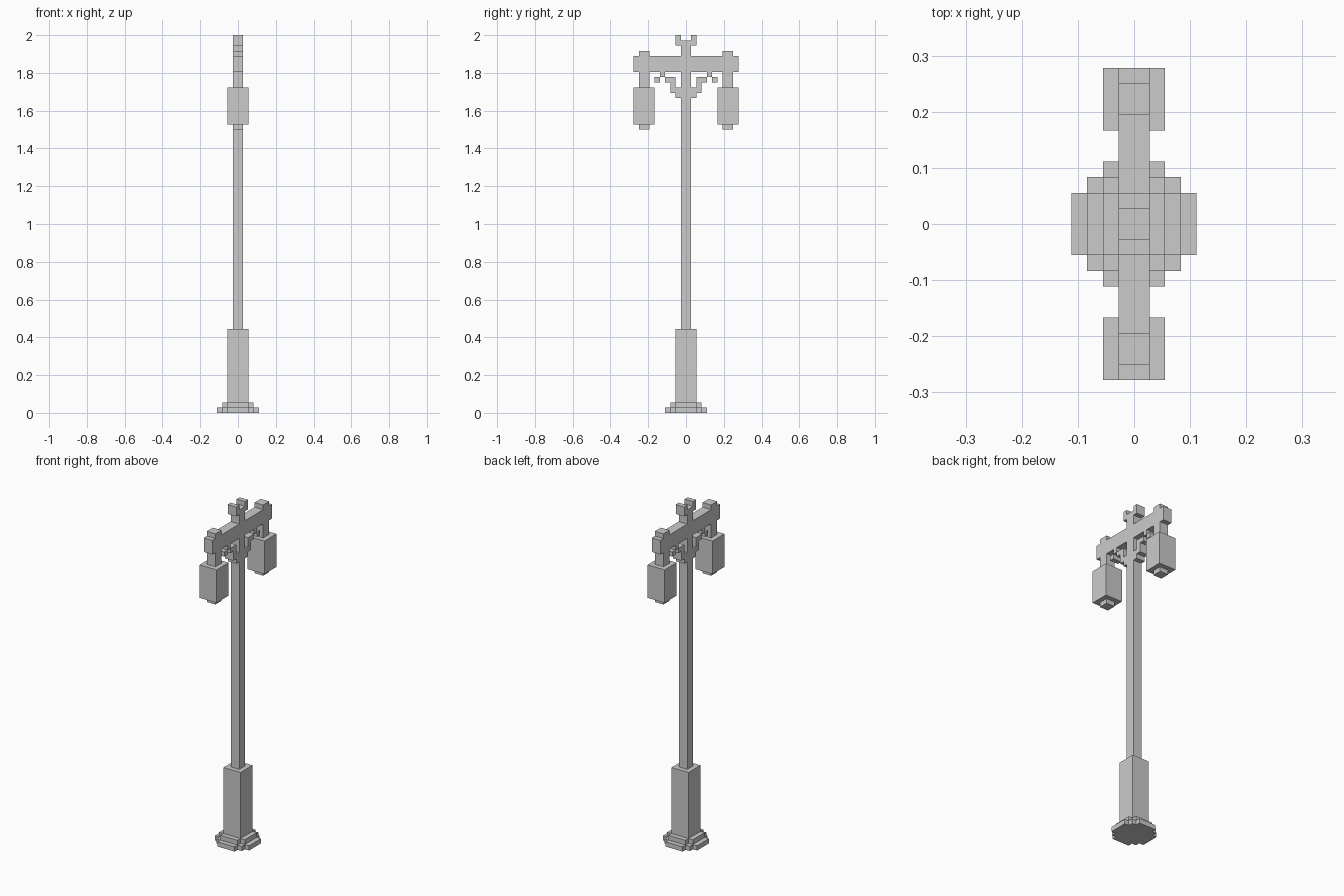
import bpy, bmesh
from mathutils import Vector

if "Cube" in bpy.data.objects:
    bpy.data.objects.remove(bpy.data.objects["Cube"])

V = 2 / 72  # size of one voxel; all dimensions below are in voxels


def extrude(name, pts, axis, lo, hi):
    """Extrude a flat outline: axis 'x' takes (y, z) points, axis 'z' takes (x, y)."""
    place = (lambda a, b, d: (d, a, b)) if axis == 'x' else (lambda a, b, d: (a, b, d))
    bm = bmesh.new()
    face = bm.faces.new([bm.verts.new(Vector(place(a, b, lo)) * V) for a, b in pts])
    res = bmesh.ops.extrude_face_region(bm, geom=[face])
    moved = [g for g in res['geom'] if isinstance(g, bmesh.types.BMVert)]
    bmesh.ops.translate(bm, verts=moved, vec=Vector(place(0, 0, hi - lo)) * V)
    bmesh.ops.recalc_face_normals(bm, faces=bm.faces)
    me = bpy.data.meshes.new(name)
    bm.to_mesh(me)
    bm.free()
    ob = bpy.data.objects.new(name, me)
    bpy.context.collection.objects.link(ob)
    return ob


def rect(a0, b0, a1, b1):
    return [(a0, b0), (a1, b0), (a1, b1), (a0, b1)]


def stepped_ring(quarter):
    """Full outline from the corner points of the +x +y quarter, going from +x to +y."""
    q = quarter
    return (q + [(-x, y) for x, y in reversed(q)]
            + [(-x, -y) for x, y in q] + [(x, -y) for x, y in reversed(q)])


# Stepped round foot and square pedestal
extrude("foot_lower", stepped_ring([(4, 2), (3, 2), (3, 3), (2, 3), (2, 4)]), 'z', 0, 1)
extrude("foot_upper", stepped_ring([(3, 2), (2, 2), (2, 3)]), 'z', 1, 2)
extrude("pedestal", rect(-2, -2, 2, 2), 'z', 2, 16)

# Pole, forked finial, crossbar and hangers as one mirrored silhouette
half = [(1, 71), (1, 72), (2, 72), (2, 70), (1, 70), (1, 68), (7, 68), (7, 69), (9, 69),
        (9, 68), (10, 68), (10, 65), (9, 65), (9, 62), (7, 62), (7, 65), (1, 65), (1, 16)]
extrude("pole_and_crossbar", half + [(-y, z) for y, z in reversed(half)], 'x', -1, 1)

# Scroll brackets and lanterns on both arms
scroll = [(1, 60), (2, 60), (2, 61), (3, 61), (3, 63), (4, 63), (4, 64), (2, 64), (2, 62), (1, 62)]
for s, side in ((-1, "front"), (1, "back")):
    parts = [("scroll_bracket", scroll, 1),
             ("scroll_curl", rect(4, 64, 5, 65), 1),
             ("scroll_tip", rect(5, 63, 6, 64), 1),
             ("lantern", rect(6, 55, 10, 62), 2),
             ("lantern_base", rect(7, 54, 9, 55), 1)]
    for name, pts, w in parts:
        extrude(f"{name}_{side}", [(s * y, z) for y, z in pts], 'x', -w, w)
